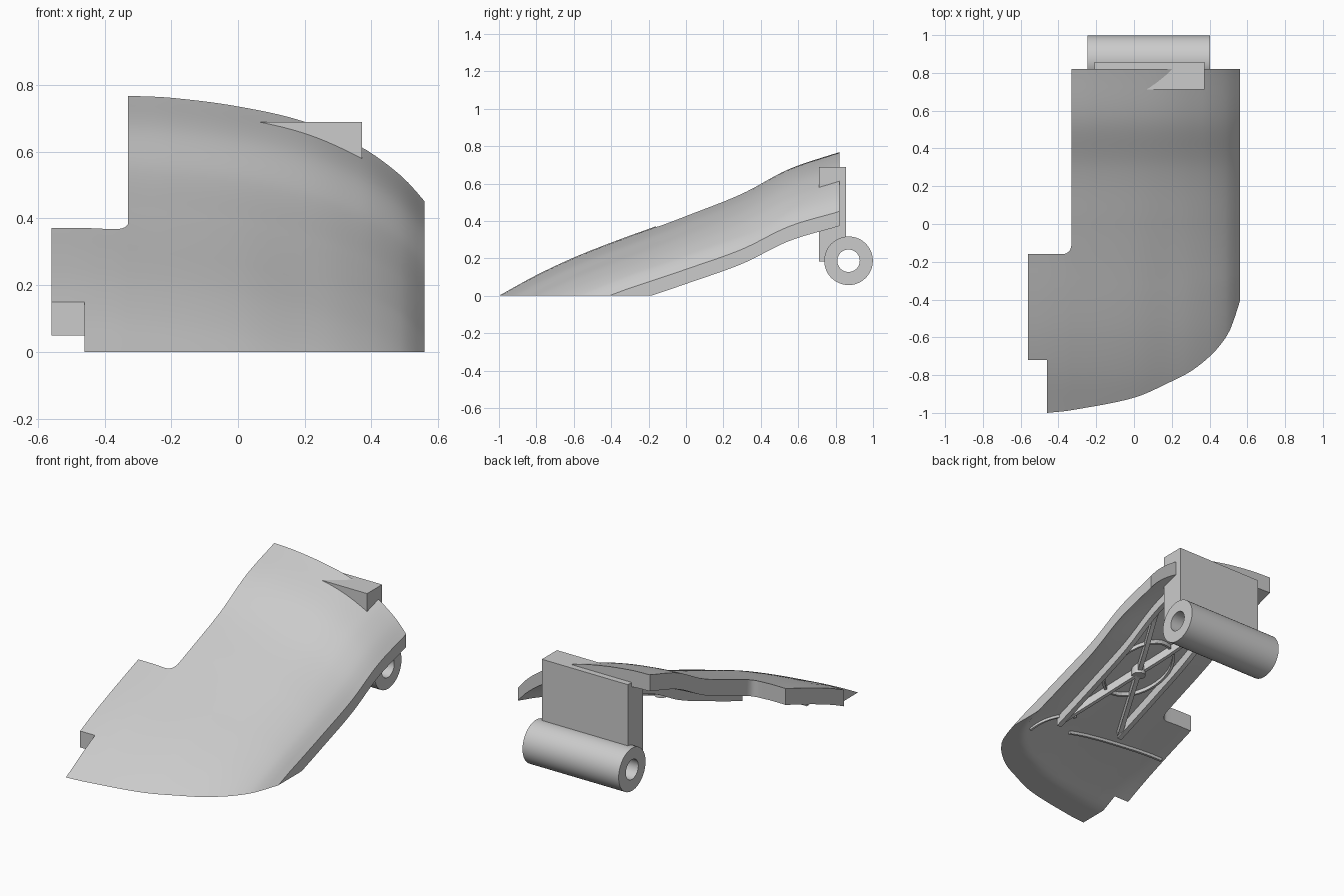
import bpy, bmesh, math
from mathutils import Vector

cube = bpy.data.objects.get("Cube")
if cube:
    bpy.data.objects.remove(cube, do_unlink=True)

grey = bpy.data.materials.new("plain_grey")
grey.use_nodes = True
COLOR = (0.6, 0.6, 0.6, 1)
grey.diffuse_color = COLOR
grey.node_tree.nodes["Principled BSDF"].inputs["Base Color"].default_value = COLOR


def finish(bm, name, smooth=True):
    bmesh.ops.recalc_face_normals(bm, faces=bm.faces)
    mesh = bpy.data.meshes.new(name)
    bm.to_mesh(mesh)
    bm.free()
    mesh.materials.append(grey)
    obj = bpy.data.objects.new(name, mesh)
    bpy.context.collection.objects.link(obj)
    if smooth:
        bpy.ops.object.select_all(action='DESELECT')
        obj.select_set(True)
        bpy.context.view_layer.objects.active = obj
        bpy.ops.object.shade_smooth_by_angle(angle=math.radians(30))
    return obj


def curve(points, t):
    """Smooth interpolation through a short profile."""
    n = len(points)
    t = min(max(t, points[0][0]), points[-1][0])
    i = next(k for k in range(n - 1) if t <= points[k + 1][0])

    def slope(k):
        a, b = points[max(k - 1, 0)], points[min(k + 1, n - 1)]
        return (b[1] - a[1]) / (b[0] - a[0])
    (x0, y0), (x1, y1) = points[i], points[i + 1]
    h = x1 - x0
    s = (t - x0) / h
    return ((1 + 2 * s) * (1 - s) ** 2 * y0 + s * (1 - s) ** 2 * h * slope(i)
            + s * s * (3 - 2 * s) * y1 + s * s * (s - 1) * h * slope(i + 1))


# Ridge line along y, and how far the surface falls away across x
RIDGE = [(-1, 0), (-.8, .11), (-.6, .204), (-.4, .284), (-.16, .372), (0, .432),
         (.3, .55), (.55, .68), (.82, .77)]
FALL_FRONT = [(-.46, 0), (-.33, .008), (0, .045), (.2, .093), (.3, .12), (.4, .158),
              (.46, .188), (.51, .222), (.56, .28)]
FALL_BACK = [(-.33, .002), (-.2, .008), (0, .034), (.2, .08), (.37, .156), (.45, .21),
             (.51, .262), (.56, .319)]


def top(x, y):
    w = min(max((y + .3) / 1.1, 0), 1)
    fall = (1 - w) * curve(FALL_FRONT, x) + w * curve(FALL_BACK, x)
    return curve(RIDGE, y) - fall


def under(x, y):
    return max(0, top(x, y) - .1 + .022 * max(0, x) / .56)


def front(x):
    lo, hi = -1, 0
    for _ in range(30):
        m = (lo + hi) / 2
        lo, hi = (m, hi) if top(x, m) < 0 else (lo, m)
    return lo


# Edges of the shell outline in plan
FILLET = .05
CORNER = -.16 + FILLET


def step(x):
    if x < -.38:
        return -.16
    return CORNER - math.sqrt(max(0, FILLET ** 2 - (min(x, -.33) + .38) ** 2))


def middle(x):
    if x <= -.33:
        return -.72
    f0 = front(-.33)
    t = (-.72 - f0) / (CORNER - f0)
    return front(x) + t * (CORNER - front(x))


def patch(bm, x0, x1, nx, y_low, y_high, ny):
    rows = []
    for i in range(nx + 1):
        x = x0 + (x1 - x0) * i / nx
        a, b = y_low(x), y_high(x)
        ys = [a + (b - a) * j / ny for j in range(ny + 1)]
        rows.append([bm.verts.new((x, y, max(0, top(x, y)))) for y in ys])
    for r, q in zip(rows, rows[1:]):
        for j in range(ny):
            bm.faces.new((r[j], q[j], q[j + 1], r[j + 1]))


# Curved shell
bm = bmesh.new()
patch(bm, -.56, -.46, 2, lambda x: -.72, step, 14)
for x0, x1, n in ((-.46, -.38, 2), (-.38, -.33, 6), (-.33, .56, 36)):
    patch(bm, x0, x1, n, front, middle, 8)
    patch(bm, x0, x1, n, middle, step, 14)
patch(bm, -.33, .56, 36, step, lambda x: .82, 30)
bmesh.ops.remove_doubles(bm, verts=bm.verts, dist=1e-5)
lower = bmesh.ops.extrude_face_region(bm, geom=bm.faces[:], use_keep_orig=True)
for v in lower["geom"]:
    if isinstance(v, bmesh.types.BMVert):
        v.co.z = under(v.co.x, v.co.y)
bmesh.ops.remove_doubles(bm, verts=bm.verts, dist=1e-5)
finish(bm, "curved_shell")


# Ribs that follow the underside
def rib(name, path, depth=.05, width=.025):
    bm = bmesh.new()
    prev = None
    pts = [Vector(p) for p in path]
    for k, p in enumerate(pts):
        d = pts[min(k + 1, len(pts) - 1)] - pts[max(k - 1, 0)]
        side = Vector((-d.y, d.x)).normalized() * width / 2
        z = under(p.x, p.y)
        ring = [bm.verts.new((p.x + s * side.x, p.y + s * side.y, h))
                for s, h in ((-1, z + .02), (1, z + .02), (1, max(0, z - depth)), (-1, max(0, z - depth)))]
        if prev:
            for j in range(4):
                bm.faces.new((prev[j], prev[(j + 1) % 4], ring[(j + 1) % 4], ring[j]))
        else:
            bm.faces.new(ring)
        prev = ring
    bm.faces.new(prev)
    finish(bm, name, False)


def line(a, b, n=20):
    return [Vector(a).lerp(Vector(b), i / n) for i in range(n + 1)]


RIGHT, LEFT, NEAR, FAR = -.15, .3, -.31, .57
HUB = Vector(((RIGHT + LEFT) / 2, (NEAR + FAR) / 2))
rib("right_long_rib", line((RIGHT, NEAR), (RIGHT, .72)), .06, .03)
rib("left_long_rib", line((LEFT, NEAR), (LEFT, .72)), .06, .03)
rib("cross_rib_a", line((RIGHT, NEAR), (LEFT, FAR)))
rib("cross_rib_b", line((LEFT, NEAR), (RIGHT, FAR)))
rib("front_cross_rib", line((-.54, -.4), (.15, -.4)), .015, .015)
rib("front_curved_rib", [(.2 + .24 * math.sin(a), -.42 + .14 * math.cos(a))
                         for a in (i * math.pi / 24 for i in range(12))], .015, .015)
rib("ring_rib", [HUB + .2 * Vector((math.cos(a), math.sin(a)))
                 for a in (i * math.pi / 18 for i in range(37))], .02, .015)

# Hub where the cross ribs meet
bm = bmesh.new()
bmesh.ops.create_cone(bm, cap_ends=True, segments=24, radius1=.04, radius2=.04, depth=.08)
bmesh.ops.translate(bm, verts=bm.verts, vec=(HUB.x, HUB.y, under(*HUB) - .015))
finish(bm, "rib_hub")

# Hinge block through the back of the shell
bm = bmesh.new()
bmesh.ops.create_cube(bm, size=1)
bmesh.ops.scale(bm, verts=bm.verts, vec=(.58, .145, .505))
bmesh.ops.translate(bm, verts=bm.verts, vec=(.082, .784, .4365))
hinge_block = finish(bm, "hinge_block", False)

# Hinge tube: rings swept around the x axis
AXIS_Y, AXIS_Z, SEG = .869, .187, 48
bm = bmesh.new()
loops = []
for x, r in ((-.245, .06), (-.245, .13), (.403, .13), (.403, .06)):
    loops.append([bm.verts.new((x, AXIS_Y + r * math.cos(a), AXIS_Z + r * math.sin(a)))
                  for a in (2 * math.pi * i / SEG for i in range(SEG))])
for k in range(4):
    a, b = loops[k], loops[(k + 1) % 4]
    for i in range(SEG):
        j = (i + 1) % SEG
        bm.faces.new((a[i], a[j], b[j], b[i]))
finish(bm, "hinge_tube")

# Bore cutter keeps the tube hole clear of the block
bm = bmesh.new()
bmesh.ops.create_cone(bm, cap_ends=True, segments=SEG, radius1=.1, radius2=.1, depth=2)
for v in bm.verts:
    v.co = (v.co.z, AXIS_Y + v.co.x, AXIS_Z + v.co.y)
cutter = finish(bm, "bore_cutter", False)
cutter.hide_render = True
cutter.hide_viewport = True
cut = hinge_block.modifiers.new("bore", 'BOOLEAN')
cut.object = cutter
cut.solver = 'EXACT'
